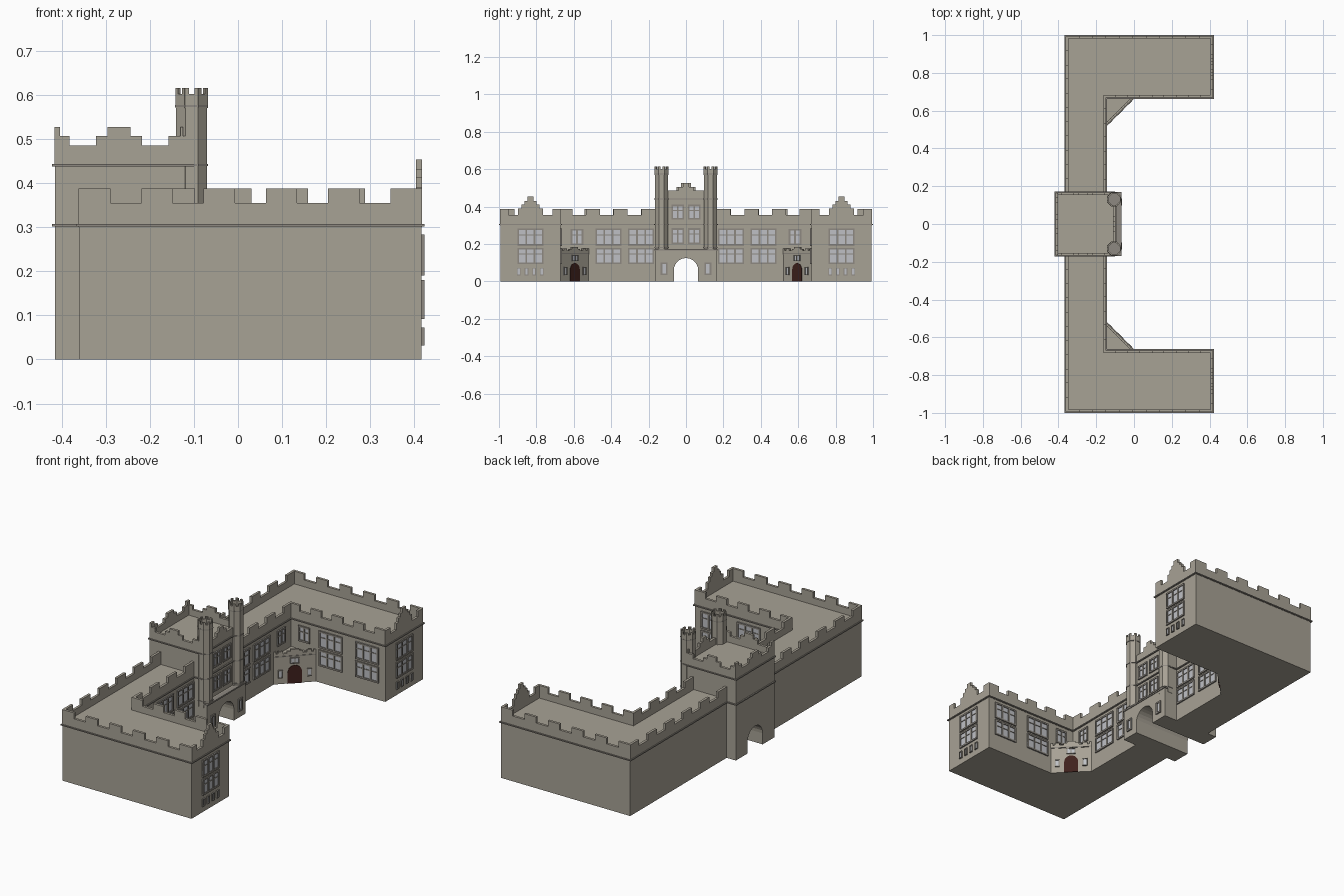
import bpy, bmesh, math
from mathutils import Vector

if "Cube" in bpy.data.objects:
    bpy.data.objects.remove(bpy.data.objects["Cube"])

def mat(name, c):
    m = bpy.data.materials.new(name)
    m.diffuse_color = (*c, 1)
    m.use_nodes = True
    m.node_tree.nodes["Principled BSDF"].inputs["Base Color"].default_value = m.diffuse_color
    return m

STONE = mat("stone", (0.39, 0.36, 0.30))
TRIM = mat("trim", (0.27, 0.25, 0.22))
GLASS = mat("glass", (0.52, 0.53, 0.56))
WOOD = mat("wood", (0.05, 0.015, 0.012))

def prism(bm, pts, vec):
    """Closed prism from a planar outline pushed along vec."""
    a = [bm.verts.new(p) for p in pts]
    b = [bm.verts.new(Vector(p) + Vector(vec)) for p in pts]
    n = len(a)
    bm.faces.new(a)
    bm.faces.new(b[::-1])
    for i in range(n):
        bm.faces.new((a[i], b[i], b[(i + 1) % n], a[(i + 1) % n]))

def frame(o, d, n):
    """Wall plane: origin, direction along the wall, outward normal."""
    return Vector((*o, 0)), Vector((*d, 0)).normalized(), Vector((*n, 0)).normalized()

def poly(bm, F, pts, d0, d1):
    o, d, n = F
    prism(bm, [o + d * u + n * d0 + Vector((0, 0, z)) for u, z in pts], n * (d1 - d0))

def box(bm, F, u0, u1, z0, z1, d0, d1):
    poly(bm, F, [(u0, z0), (u1, z0), (u1, z1), (u0, z1)], d0, d1)

def stepped(bm, F, base, steps, th=0.012):
    """Parapet wall from (u0, u1, top) steps."""
    pts = [(steps[0][0], base)]
    for a, b, z in steps:
        pts += [(a, z), (b, z)]
    poly(bm, F, pts + [(steps[-1][1], base)], -th, 0.0015)

def cren(a, b, n, lo, hi):
    w = (b - a) / n
    return [(a + i * w, a + (i + 1) * w, lo if i % 2 else hi) for i in range(n)]

def from_center(c, halves):
    """Symmetric steps from a list of (half width, top), centre outwards."""
    out = [(c - halves[0][0], c + halves[0][0], halves[0][1])]
    for (h0, _), (h1, z) in zip(halves, halves[1:]):
        out = [(c - h1, c - h0, z)] + out + [(c + h0, c + h1, z)]
    return out

def arch(r, spring, rise, n=12):
    return [(r * math.cos(math.pi * i / n), spring + rise * math.sin(math.pi * i / n)) for i in range(n + 1)]

def finish(name, bm, m, mirror=True):
    if mirror:
        g = bmesh.ops.duplicate(bm, geom=bm.verts[:] + bm.edges[:] + bm.faces[:])["geom"]
        for v in g:
            if isinstance(v, bmesh.types.BMVert):
                v.co.y = -v.co.y
    bmesh.ops.recalc_face_normals(bm, faces=bm.faces[:])
    me = bpy.data.meshes.new(name)
    bm.to_mesh(me)
    bm.free()
    me.materials.append(m)
    bpy.context.collection.objects.link(bpy.data.objects.new(name, me))

# main dimensions
XB, XI, XE = -0.36, -0.15, 0.416      # back wall, inner wall, wing end
YI, YO, YG = 0.67, 0.993, 0.165       # wing inside, wing outside, gatehouse half width
GB, GU, GF = -0.415, -0.10, -0.07     # gatehouse back, upper front, lower front
ROOF, LO, HI = 0.318, 0.355, 0.387

strip = frame((XI, 0), (0, 1), (1, 0))
inner = frame((0, YI), (1, 0), (0, -1))
end = frame((XE, 0), (0, 1), (1, 0))
outer = frame((0, YO), (1, 0), (0, 1))
back = frame((XB, 0), (0, 1), (-1, 0))
gate_low = frame((GF, 0), (0, 1), (1, 0))
gate_up = frame((GU, 0), (0, 1), (1, 0))
gate_back = frame((GB, 0), (0, 1), (-1, 0))
gate_side = frame((0, YG), (1, 0), (0, 1))
porch = frame((-0.075, 0.595), (1, 1), (1, -1))

# L-shaped ranges
bm = bmesh.new()
prism(bm, [(XB, 0.16, 0), (XI, 0.16, 0), (XI, YI, 0), (XE, YI, 0), (XE, YO, 0), (XB, YO, 0)], (0, 0, ROOF))
finish("wing_walls", bm, STONE)

# battlements and stepped wing gables
bm = bmesh.new()
stepped(bm, outer, 0.3, cren(XB, XE, 11, LO, HI))
stepped(bm, inner, 0.3, cren(XI - 0.012, XE, 9, LO, HI))
stepped(bm, strip, 0.3, cren(YG, YI + 0.012, 7, LO, HI))
stepped(bm, back, 0.3, cren(YG, YO, 11, LO, HI))
stepped(bm, end, 0.3, from_center((YI + YO) / 2, [(0.015, 0.453), (0.031, 0.43), (0.048, 0.412),
        (0.066, 0.39), (0.118, LO), ((YO - YI) / 2, HI)]))
finish("wing_battlements", bm, STONE)

# gatehouse with a through passage
bm = bmesh.new()
a = arch(0.065, 0.06, 0.065)
def gate_outline(top):
    return [(YG, 0), (YG, top), (-YG, top), (-YG, 0), (-0.065, 0)] + a[::-1] + [(0.065, 0)]
poly(bm, gate_back, gate_outline(0.45), GB - GU, 0)
poly(bm, gate_low, gate_outline(0.172), GU - GF, 0)
finish("gatehouse", bm, STONE, False)

# gatehouse stepped parapet
bm = bmesh.new()
G = [(0.026, 0.527), (0.052, 0.506), (0.112, 0.485), (0.14, 0.506)]
stepped(bm, gate_side, 0.44, from_center(-0.27, G + [(0.145, 0.527)]))
box(bm, gate_side, -0.125, GU, 0.44, 0.506, -0.012, 0.0015)
finish("gatehouse_side_parapets", bm, STONE)
bm = bmesh.new()
stepped(bm, gate_back, 0.44, from_center(0, G + [(YG, 0.527)]))
stepped(bm, gate_up, 0.44, from_center(0, [(0.016, 0.527), (0.04, 0.506), (0.11, 0.485)]))
finish("gatehouse_end_parapets", bm, STONE, False)

# octagonal turrets
def octagon(r, z):
    return [(-0.105 + r * math.cos(math.pi * (i + .5) / 4), 0.131 + r * math.sin(math.pi * (i + .5) / 4), z) for i in range(8)]
TR = 0.0385
bm = bmesh.new()
prism(bm, octagon(TR - 0.0005, 0.15), (0, 0, 0.425))
R = TR * math.cos(math.pi / 8)
L = TR * math.sin(math.pi / 8)
for i in range(8):
    n = (math.cos(math.pi * i / 4), math.sin(math.pi * i / 4))
    F = frame((-0.105 + R * n[0], 0.131 + R * n[1]), (-n[1], n[0]), n)
    stepped(bm, F, 0.57, from_center(0, [(0.006, 0.602), (L, 0.615)]), 0.006)
finish("turrets", bm, STONE)
bm = bmesh.new()
for z in (0.18, 0.303, 0.438, 0.572):
    prism(bm, octagon(TR + 0.002, z), (0, 0, 0.005))
finish("turret_bands", bm, TRIM)

# string courses
bm = bmesh.new()
Z0, Z1, P = 0.301, 0.307, 0.007
box(bm, outer, XB - P, XE + P, Z0, Z1, -0.01, P)
box(bm, inner, XI, XE + P, Z0, Z1, -0.01, P)
box(bm, strip, YG, YI, Z0, Z1, -0.01, P)
box(bm, back, YG, YO + P, Z0, Z1, -0.01, P)
box(bm, end, YI - P, YO + P, Z0, Z1, -0.01, P)
for z in (Z0, 0.437):
    box(bm, gate_side, GB - P, GU, z, z + 0.006, -0.01, 0.006)
    box(bm, gate_back, 0, YG + 0.006, z, z + 0.006, -0.01, P)
    box(bm, gate_up, 0, YG, z, z + 0.006, -0.01, P)
box(bm, gate_low, 0, YG + 0.004, 0.166, 0.174, -0.02, 0.004)
box(bm, porch, -0.105, 0.105, 0.146, 0.151, -0.005, 0.004)
finish("string_courses", bm, TRIM)

# corner porches
bm = bmesh.new()
prism(bm, [(XI - .005, 0.515, 0), (0.005, YI + .005, 0), (XI - .005, YI + .005, 0)], (0, 0, 0.15))
stepped(bm, porch, 0.145, from_center(0, [(0.022, 0.184), (0.04, 0.174), (0.06, 0.164), (0.084, 0.176),
        (0.094, 0.164), (0.106, 0.176)]), 0.01)
finish("porches", bm, STONE)
bm = bmesh.new()
poly(bm, porch, arch(0.036, 0.06, 0.038) + [(-0.036, 0), (0.036, 0)], -0.005, 0.003)
finish("porch_doors", bm, WOOD)

# windows: frame bars, mullions, transom and glass
frames, glass = bmesh.new(), bmesh.new()
def window(F, u, w, z0, z1, lights=1, transom=True, t=0.009):
    a, b = u - w / 2, u + w / 2
    box(glass, F, a, b, z0, z1, -0.003, 0.0025)
    box(frames, F, a, b, z0, z0 + t, -0.003, 0.007)
    box(frames, F, a, b, z1 - t, z1, -0.003, 0.007)
    for i in range(lights + 1):
        c = a + t / 2 + (w - t) * i / lights
        box(frames, F, c - t / 2, c + t / 2, z0 + t, z1 - t, -0.003, 0.0065)
    if transom:
        z = z0 + 0.62 * (z1 - z0)
        box(frames, F, a + t, b - t, z - 0.0025, z + 0.0025, -0.003, 0.005)

for z0, z1 in ((0.19, 0.283), (0.092, 0.18)):
    for F, us in ((strip, (0.24, 0.415)), (inner, (0.09, 0.308)), (end, (0.832,))):
        for u in us:
            window(F, u, 0.14, z0, z1, 3)
window(strip, 0.583, 0.068, 0.195, 0.28, 2)
window(inner, -0.07, 0.068, 0.195, 0.28, 2)
for i in range(4):
    window(end, 0.771 + 0.041 * i, 0.02, 0.032, 0.072, 1, False, 0.004)
for z0, z1 in ((0.2, 0.285), (0.33, 0.41)):
    window(gate_up, 0.044, 0.068, z0, z1, 2)
window(gate_low, 0.117, 0.036, 0.034, 0.102, 1, False, 0.009)
window(porch, 0, 0.046, 0.108, 0.14, 2, False, 0.004)
for u in (-0.072, 0.072):
    window(porch, u, 0.024, 0.034, 0.076, 1, False, 0.004)
finish("window_frames", frames, TRIM)
finish("window_glass", glass, GLASS)
